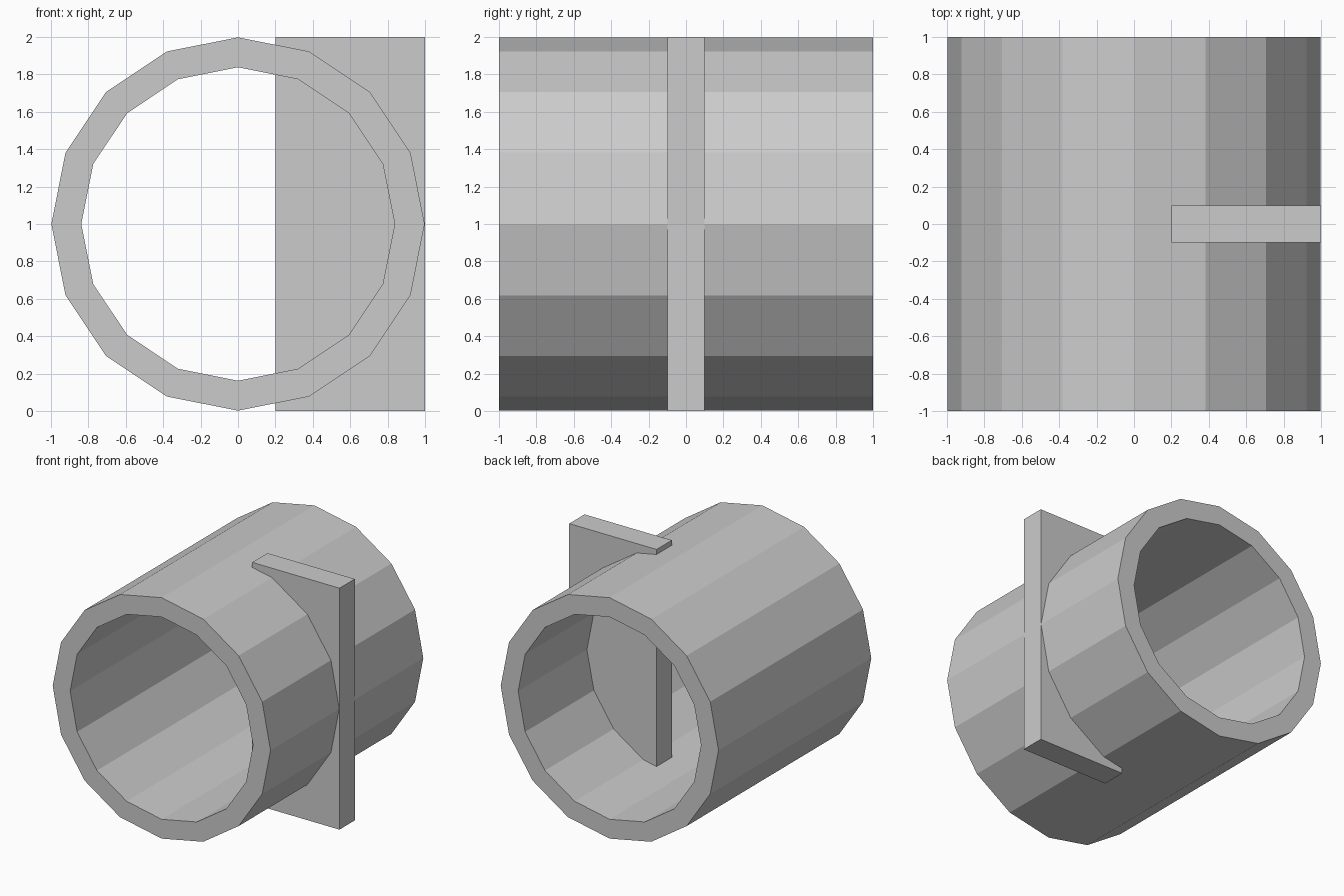
import bpy
import bmesh
from math import cos, sin, pi

if "Cube" in bpy.data.objects:
    bpy.data.objects.remove(bpy.data.objects["Cube"])

SIDES = 16
CENTRE_Z = 1.0


def add_object(name, bm):
    bmesh.ops.recalc_face_normals(bm, faces=bm.faces)
    mesh = bpy.data.meshes.new(name)
    bm.to_mesh(mesh)
    bm.free()
    obj = bpy.data.objects.new(name, mesh)
    bpy.context.collection.objects.link(obj)
    return obj


def tube(name, outer, inner, half_length):
    # Rectangular wall section repeated around the y axis
    bm = bmesh.new()
    section = [(outer, -half_length), (outer, half_length),
               (inner, half_length), (inner, -half_length)]
    rings = []
    for i in range(SIDES):
        a = 2 * pi * i / SIDES
        rings.append([bm.verts.new((r * cos(a), y, CENTRE_Z + r * sin(a)))
                      for r, y in section])
    for i in range(SIDES):
        a, b = rings[i], rings[(i + 1) % SIDES]
        for j in range(4):
            k = (j + 1) % 4
            bm.faces.new((a[j], a[k], b[k], b[j]))
    return add_object(name, bm)


def box(name, centre, size):
    bm = bmesh.new()
    bmesh.ops.create_cube(bm, size=1)
    bmesh.ops.scale(bm, vec=size, verts=bm.verts)
    bmesh.ops.translate(bm, vec=centre, verts=bm.verts)
    return add_object(name, bm)


# Open low-poly pipe lying along y
tube("pipe", 0.998, 0.838, 1.0)

# Upright plate passing through the pipe wall on the right side
box("side_plate", (0.6, 0, 1.0), (0.8, 0.2, 2.0))
